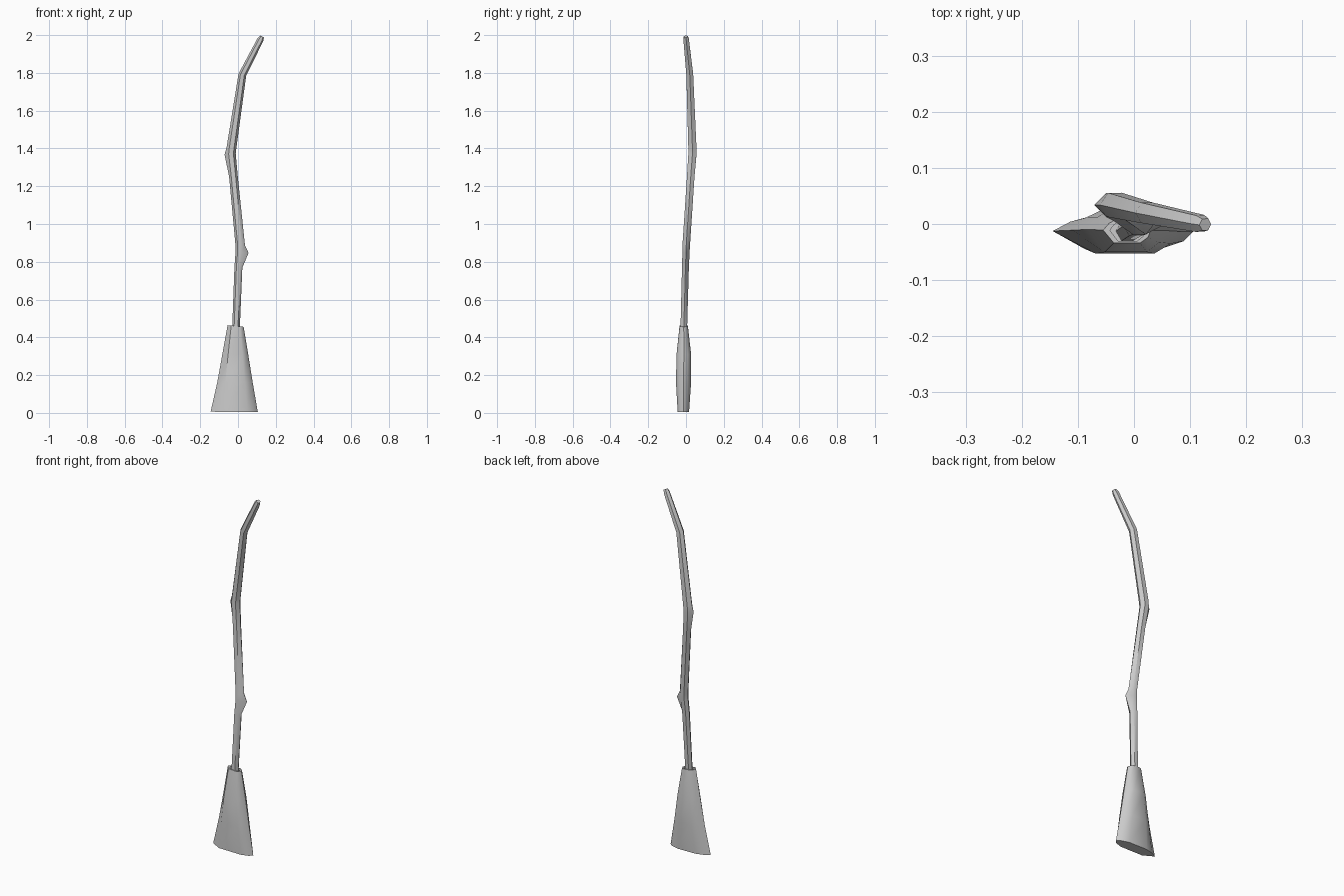
import bpy, bmesh, math
from mathutils import Vector

if "Cube" in bpy.data.objects:
    bpy.data.objects.remove(bpy.data.objects["Cube"])


def loft(name, rings, angle):
    """Skin a list of equal-length vertex rings and cap both ends."""
    bm = bmesh.new()
    vs = [[bm.verts.new(p) for p in r] for r in rings]
    n = len(vs[0])
    for a, b in zip(vs, vs[1:]):
        for i in range(n):
            j = (i + 1) % n
            bm.faces.new((a[i], a[j], b[j], b[i]))
    bm.faces.new(vs[0][::-1])
    bm.faces.new(vs[-1])
    bmesh.ops.recalc_face_normals(bm, faces=bm.faces)
    me = bpy.data.meshes.new(name)
    bm.to_mesh(me)
    bm.free()
    ob = bpy.data.objects.new(name, me)
    bpy.context.collection.objects.link(ob)
    bpy.ops.object.select_all(action='DESELECT')
    ob.select_set(True)
    bpy.context.view_layer.objects.active = ob
    bpy.ops.object.shade_smooth_by_angle(angle=math.radians(angle))
    return ob


# Crooked stick: x, y, z, radius, knot bump to the right, knot bump to the left
path = [
    (-0.014, -0.014, 0.36, 0.020, 0, 0),
    (0.002, -0.003, 0.77, 0.021, 0, 0),
    (0.009, 0.000, 0.85, 0.022, 0.025, 0),
    (0.010, 0.001, 0.885, 0.023, 0.004, 0),
    (-0.024, 0.025, 1.25, 0.023, 0, 0),
    (-0.037, 0.034, 1.37, 0.025, 0, 0.009),
    (-0.034, 0.034, 1.40, 0.025, 0, 0.002),
    (0.023, 0.020, 1.79, 0.021, 0, 0),
    (0.118, 0.001, 1.975, 0.017, 0, 0),
    (0.127, -0.001, 1.992, 0.012, 0, 0),
]
pts = [Vector(p[:3]) for p in path]
rings = []
for k, (x, y, z, r, right, left) in enumerate(path):
    t = (pts[min(k + 1, len(pts) - 1)] - pts[max(k - 1, 0)]).normalized()
    u = Vector((1, 0, 0))
    u = (u - t * u.dot(t)).normalized()
    v = t.cross(u)
    ring = []
    for i in range(6):
        a = math.tau * i / 6
        rad = r + (right if i == 0 else left if i == 3 else 0)
        ring.append(pts[k] + u * rad * math.cos(a) + v * r * math.sin(a))
    rings.append(ring)
loft("handle", rings, 50)

# Flattened brush head, with a shallow socket around the stick
section = [(-1, 0.05), (-0.55, -1), (0.55, -1), (0.87, -0.55), (1, 0),
           (0.87, 0.55), (0.5, 1), (-0.4, 1), (-0.75, 0.6)]
# left x, right x, front y, back y, z, sideways slope of the ring
levels = [
    (-0.145, 0.105, -0.044, 0.016, 0.005, -0.01),
    (-0.110, 0.078, -0.053, 0.027, 0.16, 0),
    (-0.083, 0.054, -0.050, 0.027, 0.31, 0),
    (-0.055, 0.030, -0.034, 0.010, 0.46, -0.10),
    (-0.043, 0.020, -0.030, 0.006, 0.46, -0.10),
    (-0.043, 0.020, -0.030, 0.006, 0.41, 0),
]
rings = []
for x0, x1, y0, y1, z, slope in levels:
    cx, cy, hx, hy = (x0 + x1) / 2, (y0 + y1) / 2, (x1 - x0) / 2, (y1 - y0) / 2
    rings.append([(cx + sx * hx, cy + sy * hy, z + slope * sx * hx)
                  for sx, sy in section])
loft("brush_head", rings, 40)
